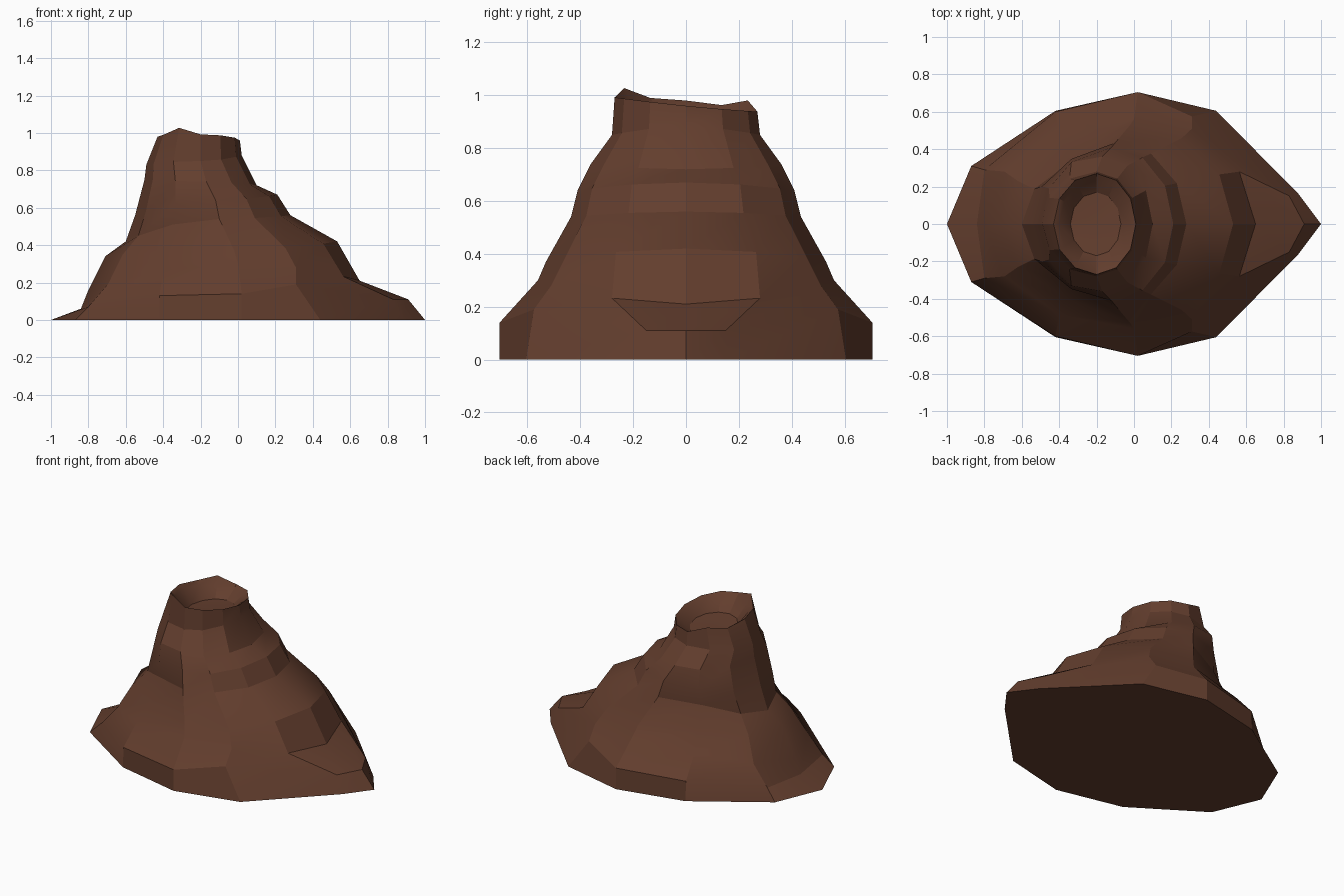
import bpy, bmesh, math

if "Cube" in bpy.data.objects:
    bpy.data.objects.remove(bpy.data.objects["Cube"])

SIDES = 12

# Cross-sections from ground to rim, then down into the crater:
# right x, right z, left x, left z, middle x, half depth, side z, front-to-back tilt
rings = [
    (1.00, 0.00, -1.00, 0.00, 0.02, 0.705, 0.00, 0),
    (0.91, 0.11, -0.84, 0.06, 0.02, 0.705, 0.14, 0),
    (0.65, 0.21, -0.80, 0.16, 0.00, 0.56, 0.30, 0),
    (0.53, 0.42, -0.71, 0.34, -0.02, 0.53, 0.37, 0),
    (0.28, 0.56, -0.60, 0.42, -0.10, 0.435, 0.54, 0),
    (0.21, 0.67, -0.55, 0.56, -0.12, 0.41, 0.64, 0),
    (0.10, 0.72, -0.50, 0.75, -0.17, 0.36, 0.74, 0),
    (0.02, 0.88, -0.49, 0.83, -0.20, 0.28, 0.85, 0),
    (0.01, 0.96, -0.43, 0.98, -0.20, 0.27, 0.965, 0.10),
    (-0.02, 0.94, -0.40, 0.96, -0.20, 0.24, 0.94, 0.10),
    (-0.07, 0.89, -0.34, 0.87, -0.20, 0.17, 0.88, 0.05),
]
# Pointed nose and slanted shoulders of the skirt: (ring, step from nose) -> x, y, z
shape = {(0, 1): (0.88, 0.16, 0.0), (0, 2): (0.44, 0.605, 0.0),
         (0, 4): (-0.42, 0.605, 0.0), (0, 5): (-0.87, 0.31, 0.0),
         (1, 1): (0.83, 0.15, 0.11), (1, 2): (0.31, 0.575, 0.19),
         (1, 4): (-0.42, 0.60, 0.13), (1, 5): (-0.80, 0.29, 0.07),
         (2, 2): (0.31, 0.51, 0.28)}
# Steeper left flanks above the skirt: ring -> depth scale
flank = {3: 0.86, 4: 0.86, 5: 0.98, 6: 1.06, 7: 1.0}


def ring_point(r, k):
    xr, zr, xl, zl, xm, depth, zs, tilt = rings[r]
    step = min(k, SIDES - k)
    side = 1 if k <= SIDES // 2 else -1
    if (r, step) in shape:
        x, y, z = shape[r, step]
        return x, y * side, z
    a = 2 * math.pi * k / SIDES
    c, s = math.cos(a), math.sin(a)
    xe, ze = (xr, zr) if c > 0 else (xl, zl)
    z = zs + (ze - zs) * c * c - tilt * depth * s
    if r == 8 and step == 4:      # raised corners of the rim
        z += 0.035
    if step in (4, 5):
        depth *= flank.get(r, 1)
    return xm + (xe - xm) * abs(c), depth * s, z


# Volcano body with crater
bm = bmesh.new()
loops = [[bm.verts.new(ring_point(r, k)) for k in range(SIDES)] for r in range(len(rings))]
for low, high in zip(loops, loops[1:]):
    for k in range(SIDES):
        n = (k + 1) % SIDES
        bm.faces.new((low[k], low[n], high[n], high[k]))
bm.faces.new(loops[0][::-1])

# Crater floor
centre = bm.verts.new((-0.20, 0, 0.87))
for k in range(SIDES):
    bm.faces.new((loops[-1][k], loops[-1][(k + 1) % SIDES], centre))
bmesh.ops.recalc_face_normals(bm, faces=bm.faces)

mesh = bpy.data.meshes.new("volcano")
bm.to_mesh(mesh)
bm.free()
volcano = bpy.data.objects.new("volcano", mesh)
bpy.context.collection.objects.link(volcano)

# Brown rock
rock = bpy.data.materials.new("brown_rock")
rock.diffuse_color = (0.125, 0.048, 0.027, 1)
rock.use_nodes = True
rock.node_tree.nodes["Principled BSDF"].inputs["Base Color"].default_value = rock.diffuse_color
mesh.materials.append(rock)

bpy.context.view_layer.objects.active = volcano
volcano.select_set(True)
bpy.ops.object.shade_smooth_by_angle(angle=math.radians(22))
